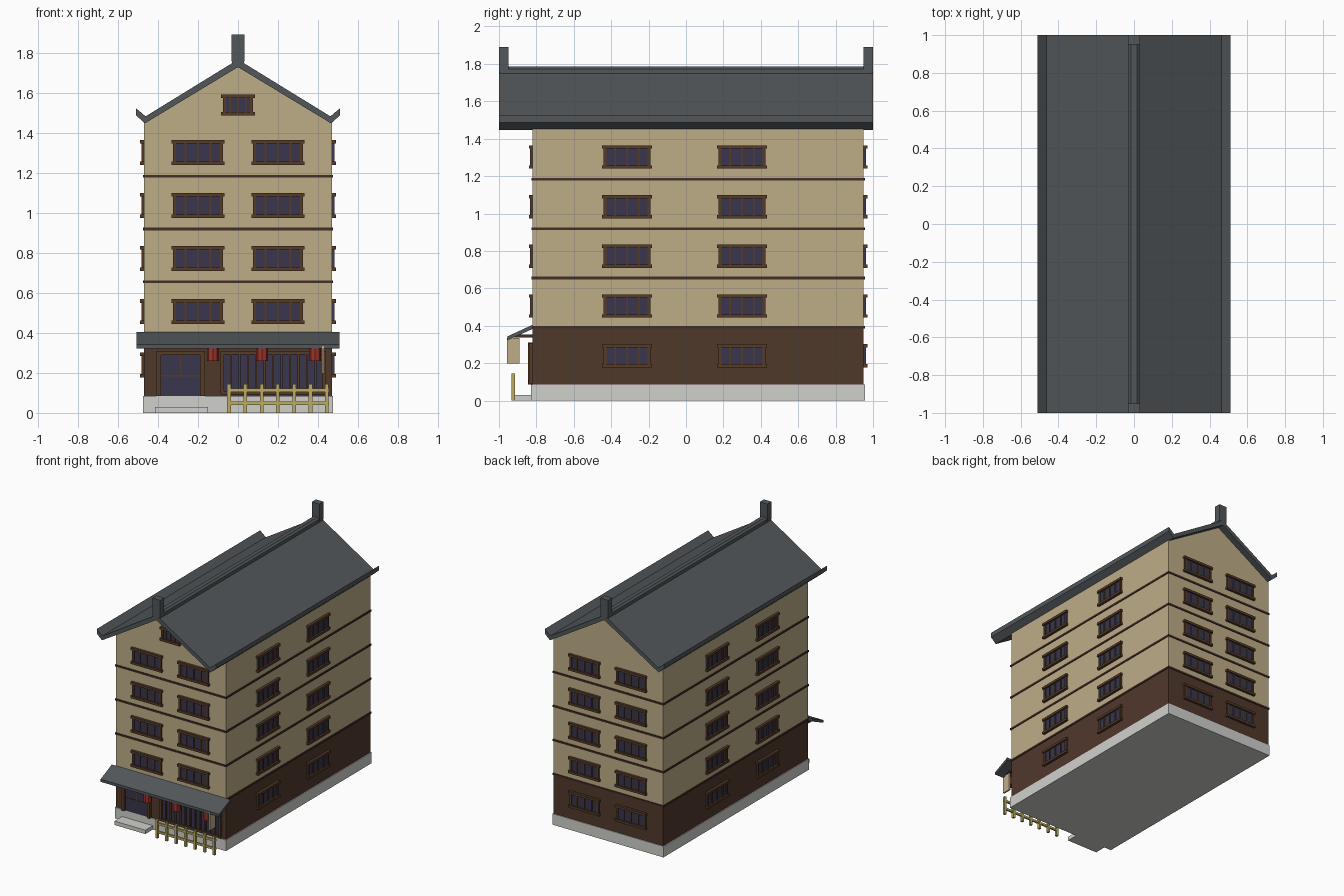
import bpy, bmesh, math
from mathutils import Matrix, Vector

if "Cube" in bpy.data.objects:
    bpy.data.objects.remove(bpy.data.objects["Cube"])


def mat(name, r, g, b):
    lin = [((c / 255 + 0.055) / 1.055) ** 2.4 for c in (r, g, b)]
    m = bpy.data.materials.new(name)
    m.diffuse_color = (*lin, 1)
    m.use_nodes = True
    m.node_tree.nodes["Principled BSDF"].inputs["Base Color"].default_value = m.diffuse_color
    return m


PLASTER = mat("tan plaster", 190, 173, 135)
STONE = mat("pale stone", 208, 208, 204)
WALL = mat("brown wall", 80, 56, 43)
TRIM = mat("trim brown", 86, 60, 40)
BAND = mat("dark band", 66, 46, 36)
GLASS = mat("dark glass", 56, 54, 76)
SLATE = mat("roof slate", 82, 87, 90)
RED = mat("lantern red", 158, 52, 42)
BAMBOO = mat("bamboo", 188, 172, 100)


def finish(name, bm, mats, matrix=None):
    bmesh.ops.recalc_face_normals(bm, faces=bm.faces)
    me = bpy.data.meshes.new(name)
    bm.to_mesh(me)
    bm.free()
    for m in mats:
        me.materials.append(m)
    ob = bpy.data.objects.new(name, me)
    if matrix:
        ob.matrix_world = matrix
    bpy.context.collection.objects.link(ob)
    return ob


def add_box(bm, x0, x1, y0, y1, z0, z1, idx=0):
    r = bmesh.ops.create_cube(bm, size=1)
    for v in r["verts"]:
        v.co = Vector(((x0 + x1) / 2 + v.co.x * (x1 - x0),
                       (y0 + y1) / 2 + v.co.y * (y1 - y0),
                       (z0 + z1) / 2 + v.co.z * (z1 - z0)))
    for f in {f for v in r["verts"] for f in v.link_faces}:
        f.material_index = idx


def box(name, m, *dims):
    bm = bmesh.new()
    add_box(bm, *dims)
    return finish(name, bm, [m])


def prism(name, m, pts, a, b, axis="y"):
    """Extrude a profile: (x, z) along y, or (y, z) along x."""
    bm = bmesh.new()
    put = (lambda p, d: (p[0], d, p[1])) if axis == "y" else (lambda p, d: (d, p[0], p[1]))
    f = bm.faces.new([bm.verts.new(put(p, a)) for p in pts])
    g = bmesh.ops.extrude_face_region(bm, geom=[f])
    off = Vector((0, b - a, 0)) if axis == "y" else Vector((b - a, 0, 0))
    bmesh.ops.translate(bm, vec=off, verts=[v for v in g["geom"] if isinstance(v, bmesh.types.BMVert)])
    return finish(name, bm, [m])


def window(name, loc, turn, w=0.25, h=0.125, panes=4):
    """Glass plate with posts and sill bars; local -y points outward."""
    bm = bmesh.new()
    add_box(bm, -w / 2, w / 2, -0.006, 0.004, -h / 2, h / 2, 1)
    for i in range(panes + 1):
        x = -w / 2 + w * i / panes
        t = 0.008 if i in (0, panes) else 0.004
        x = min(max(x, -w / 2 + t), w / 2 - t)
        add_box(bm, x - t, x + t, -0.013, 0.004, -h / 2, h / 2)
    for s in (-1, 1):
        z = s * (h / 2 - 0.009)
        add_box(bm, -w / 2 - 0.008, w / 2 + 0.008, -0.02, 0.004, z - 0.009, z + 0.009)
    finish(name, bm, [TRIM, GLASS],
           Matrix.Translation(loc) @ Matrix.Rotation(math.radians(turn), 4, "Z"))


W, F, B = 0.47, -0.82, 0.95  # wall planes

# Main masses
box("stone_base", STONE, -0.476, 0.476, -0.828, 0.956, 0, 0.085)
box("ground_floor", WALL, -W, W, F, B, 0.085, 0.39)
prism("upper_floors", PLASTER,
      [(-W, 0.39), (W, 0.39), (W, 1.455), (0, 1.74), (-W, 1.455)], F, B)
for i in range(4):
    z = 0.392 + 0.2635 * i
    box("floor_band", BAND, -W - 0.006, W + 0.006, F - 0.006, B + 0.006, z - 0.007, z + 0.007)

# Roof with upturned eaves, ridge and ridge end blocks
half = [(0.465, 1.447), (0.51, 1.487), (0.51, 1.523), (0.462, 1.482)]
prism("roof", SLATE, [(0, 1.728)] + half + [(0, 1.766)]
      + [(-x, z) for x, z in reversed(half)], -1, 1)
prism("ridge", SLATE, [(-0.03, 1.745), (0.03, 1.745), (0.03, 1.772), (0.015, 1.785),
                       (-0.015, 1.785), (-0.03, 1.772)], -0.995, 0.995)
for y in (-1, 0.95):
    box("ridge_end", SLATE, -0.033, 0.033, y, y + 0.05, 1.755, 1.89)

# Windows on every side
for i in range(5):
    z = 0.24 + 0.2655 * i
    for x in (-0.2, 0.2):
        if i:
            window("front_window", (x, F, z), 0)
        window("back_window", (x, B, z), 180)
    for y in (-0.315, 0.3):
        window("right_window", (W, y, z), 90)
        window("left_window", (-W, y, z), -90)
window("attic_window", (0, F, 1.538), 0, 0.152, 0.105)

# Entrance door
bm = bmesh.new()
add_box(bm, -0.39, -0.18, F - 0.008, F, 0.085, 0.295, 1)
for x in (-0.398, -0.177):
    add_box(bm, x - 0.012, x + 0.012, F - 0.025, F, 0.085, 0.31)
add_box(bm, -0.41, -0.165, F - 0.025, F, 0.29, 0.31)
add_box(bm, -0.386, -0.189, F - 0.013, F, 0.183, 0.189)
add_box(bm, -0.29, -0.284, F - 0.013, F, 0.187, 0.29)
finish("entrance_door", bm, [TRIM, GLASS])

# Lattice shop front
bm = bmesh.new()
add_box(bm, -0.08, 0.43, F - 0.008, F, 0.1, 0.305, 1)
for i in range(13):
    x = -0.078 + 0.0423 * i
    t = 0.009 if i in (0, 12) else 0.005
    add_box(bm, x - t, x + t, F - 0.018, F, 0.1, 0.305)
for z in (0.1, 0.3):
    add_box(bm, -0.087, 0.439, F - 0.022, F, z - 0.009, z + 0.009)
finish("shop_lattice", bm, [TRIM, GLASS])

# Awning and its brackets
prism("awning", SLATE, [(-0.955, 0.322), (-0.955, 0.343), (F, 0.405), (F, 0.383)],
      -0.508, 0.508, "x")
for x in (-0.44, 0.425):
    box("awning_bracket", BAND, x - 0.008, x + 0.008, -0.935, F, 0.338, 0.352)

# Hanging sign board
box("sign_board", PLASTER, 0.419, 0.431, -0.957, -0.89, 0.197, 0.335)

# Lanterns
for x in (-0.125, 0.12, 0.385):
    bm = bmesh.new()
    bmesh.ops.create_cone(bm, cap_ends=True, segments=8, radius1=0.03, radius2=0.03, depth=0.062,
                          matrix=Matrix.Translation((x, -0.925, 0.291)))
    finish("lantern", bm, [RED])

# Bamboo fence
bm = bmesh.new()
for i in range(7):
    x = -0.045 + 0.0815 * i
    add_box(bm, x - 0.009, x + 0.009, -0.932, -0.914, 0, 0.145)
for z in (0.048, 0.113):
    add_box(bm, -0.055, 0.455, -0.93, -0.916, z - 0.008, z + 0.008)
finish("fence", bm, [BAMBOO])

# Door step
box("door_step", STONE, -0.415, -0.15, -0.92, -0.825, 0, 0.03)
